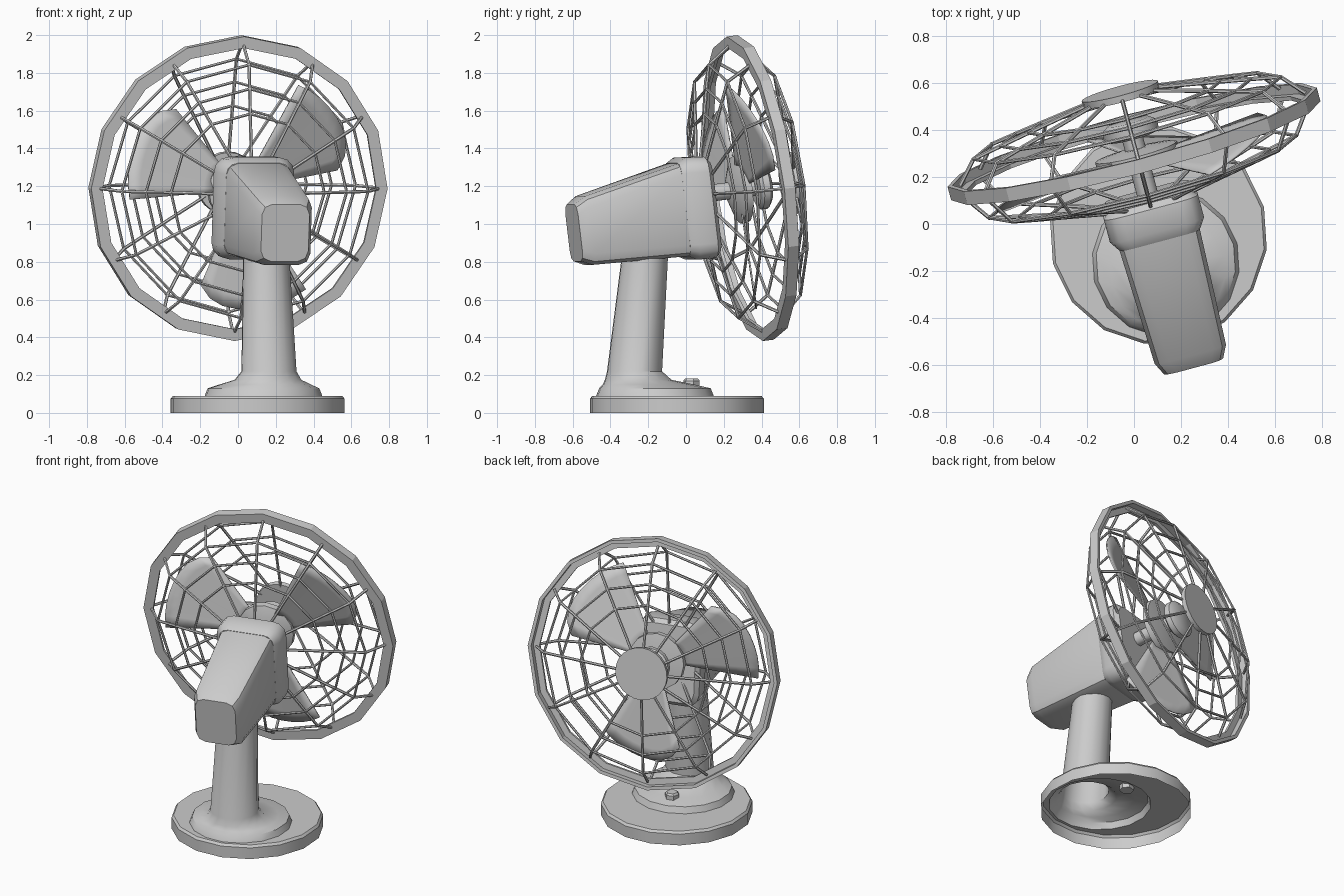
import bpy, bmesh, math
from math import cos, sin, pi, radians
from mathutils import Matrix, Vector

if "Cube" in bpy.data.objects:
    bpy.data.objects.remove(bpy.data.objects["Cube"])

grey = bpy.data.materials.new("light_grey")
grey.use_nodes = True
COLOUR = (0.6, 0.6, 0.6, 1)
grey.diffuse_color = COLOUR
grey.node_tree.nodes["Principled BSDF"].inputs["Base Color"].default_value = COLOUR

# Stand frame is turned sideways; head frame is also tilted up (y = along the axle)
STAND = Matrix.Translation((0.091, 0, 0)) @ Matrix.Rotation(radians(15), 4, 'Z')
HEAD = STAND @ Matrix.Translation((0, 0.352, 1.19)) @ Matrix.Rotation(radians(7), 4, 'X')


def finish(name, bm, frame, angle=35):
    bmesh.ops.recalc_face_normals(bm, faces=bm.faces)
    bm.transform(frame)
    mesh = bpy.data.meshes.new(name)
    bm.to_mesh(mesh)
    bm.free()
    mesh.materials.append(grey)
    ob = bpy.data.objects.new(name, mesh)
    bpy.context.collection.objects.link(ob)
    bpy.ops.object.select_all(action='DESELECT')
    bpy.context.view_layer.objects.active = ob
    ob.select_set(True)
    bpy.ops.object.shade_smooth_by_angle(angle=radians(angle))
    return ob


def loft(name, loops, frame, caps=(True, True), closed=False, angle=35):
    """Skin a row of equal-length point loops."""
    bm = bmesh.new()
    rows = [[bm.verts.new(p) for p in loop] for loop in loops]
    pairs = list(zip(rows, rows[1:])) + ([(rows[-1], rows[0])] if closed else [])
    for a, b in pairs:
        for i in range(len(a)):
            j = (i + 1) % len(a)
            bm.faces.new((a[i], a[j], b[j], b[i]))
    if caps[0] and not closed:
        bm.faces.new(rows[0])
    if caps[1] and not closed:
        bm.faces.new(rows[-1])
    return finish(name, bm, frame, angle)


def axle_circle(r, d, n=16):
    return [(r * cos(2 * pi * i / n), d, r * sin(2 * pi * i / n)) for i in range(n)]


def lathe(name, profile, n=16, closed=False, angle=35):
    return loft(name, [axle_circle(r, d, n) for r, d in profile], HEAD, closed=closed, angle=angle)


def floor_circle(z, v, r, n=16):
    return [(r * cos(2 * pi * i / n), v + r * sin(2 * pi * i / n), z) for i in range(n)]


def rounded_rect(d, centre, hw, hh, corner, seg):
    pts = []
    for k, (sx, sz) in enumerate(((1, 1), (-1, 1), (-1, -1), (1, -1))):
        for s in range(seg + 1):
            a = pi / 2 * (k + s / seg)
            pts.append((sx * (hw - corner) + corner * cos(a), d,
                        centre + sz * (hh - corner) + corner * sin(a)))
    return pts


def wires(name, paths, radius, cyclic):
    """Round wires along several polylines, as one mesh."""
    cu = bpy.data.curves.new(name + "_path", 'CURVE')
    cu.dimensions = '3D'
    cu.bevel_depth = radius
    cu.bevel_resolution = 1
    cu.use_fill_caps = True
    for path in paths:
        sp = cu.splines.new('POLY')
        sp.points.add(len(path) - 1)
        for p, co in zip(sp.points, path):
            p.co = (*co, 1)
        sp.use_cyclic_u = cyclic
    tmp = bpy.data.objects.new(name + "_path", cu)
    bpy.context.collection.objects.link(tmp)
    graph = bpy.context.evaluated_depsgraph_get()
    mesh = bpy.data.meshes.new_from_object(tmp.evaluated_get(graph))
    bm = bmesh.new()
    bm.from_mesh(mesh)
    bpy.data.objects.remove(tmp)
    bpy.data.meshes.remove(mesh)
    return finish(name, bm, HEAD, 50)


# Hollow base, stepped foot and leaning neck: one open shell
stand_rings = [(0, -0.05, 0.464), (0.075, -0.05, 0.464), (0.09, -0.05, 0.452),
               (0.09, -0.17, 0.314), (0.13, -0.17, 0.298), (0.15, -0.205, 0.245),
               (0.175, -0.262, 0.178), (0.22, -0.282, 0.147), (0.92, -0.217, 0.12)]
loft("base_and_neck", [floor_circle(*r) for r in stand_rings], STAND, caps=(False, True))

# Control knob on the foot
loft("control_knob", [floor_circle(z, 0.03, r, 6) for z, r in
                      ((0.12, 0.045), (0.17, 0.045), (0.182, 0.035))], STAND)

# Motor housing with chamfered corners, and its thicker rounded front collar
body = [(-0.988, -0.117, 0.13, 0.152, 0.055), (-0.93, -0.112, 0.157, 0.183, 0.06),
        (-0.40, -0.065, 0.177, 0.248, 0.06), (-0.30, -0.065, 0.177, 0.248, 0.06)]
loft("motor_housing", [rounded_rect(*s, 2) for s in body], HEAD)
collar = [(-0.41, -0.065, 0.177, 0.248, 0.06), (-0.365, -0.065, 0.207, 0.272, 0.08),
          (-0.265, -0.07, 0.207, 0.27, 0.08), (-0.24, -0.07, 0.182, 0.245, 0.07)]
loft("motor_collar", [rounded_rect(*s, 3) for s in collar], HEAD)

# Axle, blade hub and front boss
lathe("axle", [(0.045, -0.26), (0.045, 0.06)], 12)
lathe("blade_hub", [(0.07, -0.12), (0.18, -0.075), (0.18, -0.035), (0.07, -0.02)])
lathe("front_boss", [(0.1, 0.03), (0.12, 0.045), (0.12, 0.08), (0.09, 0.1)])

# Three twisted blades with rounded leading corners
for k in range(3):
    bm = bmesh.new()
    grid = []
    for i in range(8):
        f = i / 7
        row = []
        for j in range(9):
            t = j / 4 - 1
            tip = 0.64 - 0.09 * max(0, -t) ** 3 - 0.01 * max(0, t) ** 4
            r = 0.14 + f * (tip - 0.14)
            a = radians(37 + 120 * k + t * 27)
            row.append(bm.verts.new((r * cos(a), -0.065 - 0.12 * t * r, r * sin(a))))
        grid.append(row)
    for a, b in zip(grid, grid[1:]):
        for j in range(8):
            bm.faces.new((a[j], a[j + 1], b[j + 1], b[j]))
    blade = finish("blade_%d" % (k + 1), bm, HEAD, 40)
    mod = blade.modifiers.new("thickness", 'SOLIDIFY')
    mod.thickness = 0.008
    mod.offset = 0

# Rim of the guard: flat flange with a raised outer lip
lathe("guard_rim", [(0.75, -0.03), (0.812, -0.03), (0.812, 0.03), (0.79, 0.03),
                    (0.79, -0.012), (0.75, -0.012)], closed=True, angle=20)

# Front and rear wire cages: straight spokes that bend at the outer ring
cages = {"front": [(0.13, 0.215), (0.42, 0.163), (0.55, 0.139), (0.675, 0.115), (0.76, 0.02)],
         "rear": [(0.13, -0.265), (0.42, -0.201), (0.55, -0.173), (0.675, -0.145), (0.76, -0.025)]}
for side, cage in cages.items():
    wires(side + "_guard_rings", [axle_circle(r, d, 12) for r, d in cage[1:-1]], 0.008, True)
    wires(side + "_guard_spokes",
          [[(r * cos(pi * i / 6), d, r * sin(pi * i / 6)) for r, d in cage]
           for i in range(12)], 0.009, False)
lathe("front_badge_disc", [(0.165, 0.205), (0.168, 0.235)], 24)
